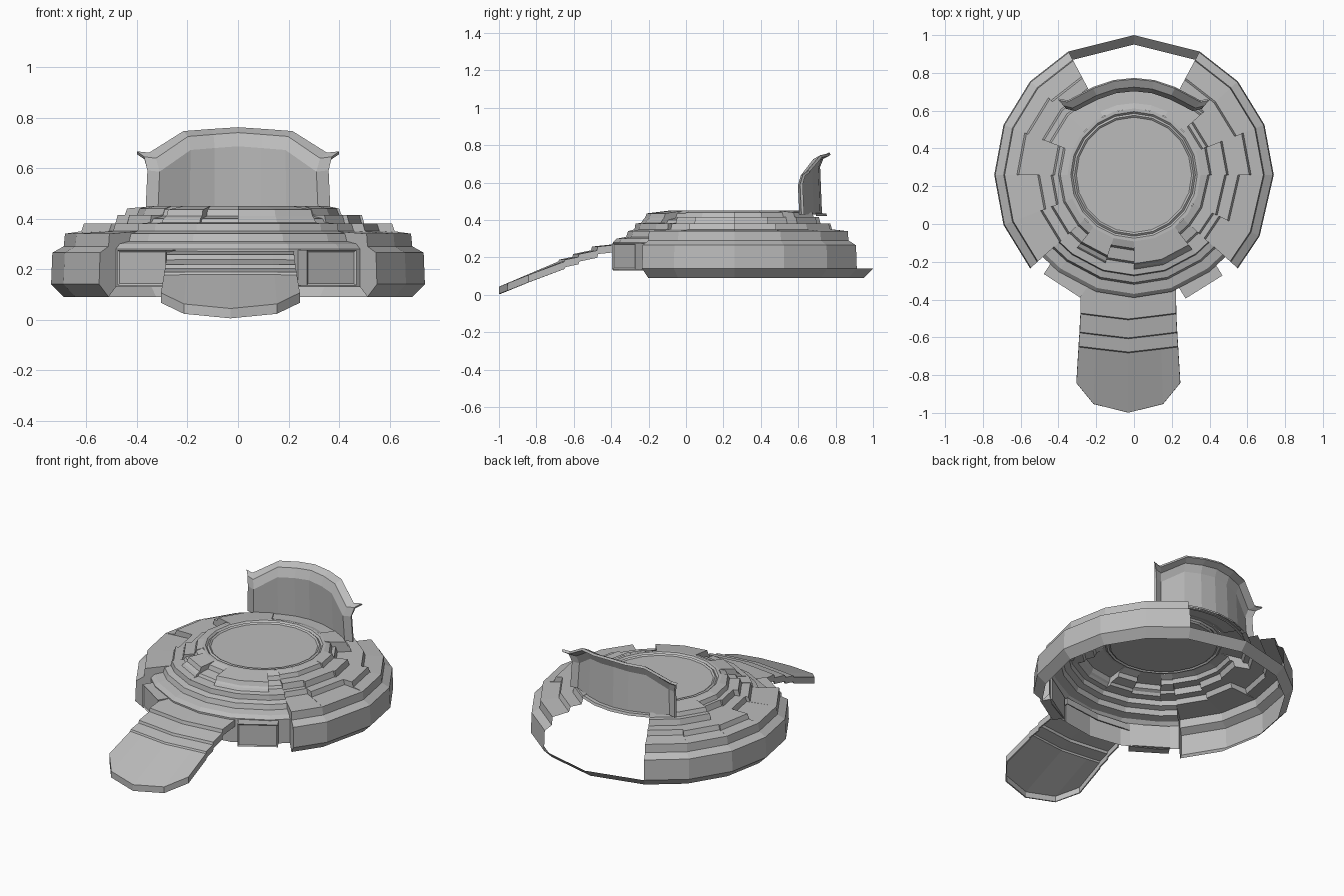
import bpy, bmesh, math
from mathutils import Vector, Matrix

if "Cube" in bpy.data.objects:
    bpy.data.objects.remove(bpy.data.objects["Cube"])

CENTRE_Y = 0.26

grey = bpy.data.materials.new("stone grey")
grey.use_nodes = True
GREY = (0.5, 0.5, 0.5, 1)
grey.diffuse_color = GREY
grey.node_tree.nodes["Principled BSDF"].inputs["Base Color"].default_value = GREY


def polar(angle, r, z):
    a = math.radians(angle)
    return Vector((r * math.cos(a), CENTRE_Y + r * math.sin(a), z))


def finish(bm, name, thickness=0, offset=0):
    bmesh.ops.remove_doubles(bm, verts=bm.verts, dist=0.0005)
    bmesh.ops.recalc_face_normals(bm, faces=bm.faces)
    mesh = bpy.data.meshes.new(name)
    bm.to_mesh(mesh)
    bm.free()
    mesh.materials.append(grey)
    obj = bpy.data.objects.new(name, mesh)
    bpy.context.collection.objects.link(obj)
    if thickness:
        mod = obj.modifiers.new("thickness", "SOLIDIFY")
        mod.thickness = thickness
        mod.offset = offset
    return obj


def strip(bm, row_a, row_b):
    """Quads between two rows of points, skipping collapsed ones."""
    for i in range(len(row_a) - 1):
        pts = []
        for p in (row_a[i], row_a[i + 1], row_b[i + 1], row_b[i]):
            if all((p - q).length > 0.001 for q in pts):
                pts.append(p)
        if len(pts) > 2:
            bm.faces.new([bm.verts.new(p) for p in pts])


def side_profile(a, b, c):
    return [(.35, .45), (a, .44), (a + .01, .415), (b, .415), (b + .01, .38), (c, .38),
            (c + .01, .35), (.685, .34), (.69, .29), (.735, .265), (.74, .14), (.69, .09)]


def front_profile(a, b):
    return [(.35, .45), (a, .435), (a + .01, .41), (b, .40), (b + .01, .385), (.53, .38),
            (.535, .35), (.57, .34), (.58, .31), (.63, .30), (.65, .28), (.65, .13)]


# Stepped terraces: each sector has its own profile, joined by upright walls
right = [
    (-90, -72, front_profile(.47, .49)),
    (-72, -52, front_profile(.47, .49)),
    (-52, -42, front_profile(.39, .45)),
    (-42, -26, side_profile(.39, .46, .50)),
    (-26, 0, side_profile(.39, .48, .55)),
    (0, 21, side_profile(.40, .49, .61)),
    (21, 42, side_profile(.38, .41, .57)),
    (42, 62, side_profile(.47, .49, .57)),
]
left = [
    (-90, -72, front_profile(.39, .46)),
    (-72, -52, front_profile(.45, .48)),
    (-52, -42, front_profile(.39, .45)),
    (-42, -21, side_profile(.39, .46, .52)),
    (-21, 0, side_profile(.39, .43, .50)),
    (0, 21, side_profile(.39, .42, .61)),
    (21, 42, side_profile(.47, .51, .60)),
    (42, 62, side_profile(.47, .51, .58)),
]
left = [(180 - s, 180 - e, p) for s, e, p in left]

bm = bmesh.new()


def ring_at(angle, profile):
    return [polar(angle, r, z) for r, z in profile]


for group in (right, left):
    for i, (start, end, profile) in enumerate(group):
        strip(bm, ring_at(start, profile), ring_at(end, profile))
        if i + 1 < len(group):
            strip(bm, ring_at(end, profile), ring_at(end, group[i + 1][2]))
strip(bm, ring_at(-90, right[0][2]), ring_at(270, left[0][2]))
finish(bm, "stepped_terraces")

# Rear deck below the screen
bm = bmesh.new()
deck = [(.35, .45), (.38, .44), (.49, .435), (.495, .42)]
for start, end in ((62, 76), (76, 90), (90, 104), (104, 118)):
    strip(bm, ring_at(start, deck), ring_at(end, deck))
finish(bm, "rear_deck")

# Narrow rail closing the outer ring behind the opening
bm = bmesh.new()
rail = [(.69, .09), (.74, .14)]
for start, end in ((62, 90), (90, 118)):
    strip(bm, ring_at(start, rail), ring_at(end, rail))
finish(bm, "rear_rail")

# Round centre floor with a raised rim
bm = bmesh.new()
rim = [(0, .44), (.305, .44), (.315, .448), (.325, .44), (.335, .45), (.352, .45)]
for k in range(20):
    strip(bm, ring_at(k * 18, rim), ring_at(k * 18 + 18, rim))
finish(bm, "centre_floor")

# Curved rear screen with a flared edge
bm = bmesh.new()
half = [(45, .515, .64), (48, .475, .635), (65, .46, .72), (78, .46, .728)]
columns = half + [(90, .46, .735)] + [(180 - a, r, t) for a, r, t in reversed(half)]
rows = []
for angle, r, top in columns:
    rows.append([polar(angle, r, .43), polar(angle, r - .01, top - .05),
                 polar(angle, r + .01, top), polar(angle, r + .05, top + .02)])
for a, b in zip(rows, rows[1:]):
    strip(bm, a, b)
finish(bm, "rear_screen", .015)

# Entrance ramp: chevron steps, then a sloping tongue
bm = bmesh.new()
fractions = (-1, -.67, 0, .67, 1)
steps = [(-.33, .27, .25), (-.47, .255, .25), (-.475, .235, .25), (-.57, .215, .255),
         (-.575, .20, .255), (-.645, .185, .26), (-.65, .175, .26)]
rows = [[Vector((f * w - .03, y - .03 * (1 - abs(f)), z)) for f in fractions]
        for y, z, w in steps]
tip_y = (-.84, -.95, -.995, -.95, -.84)
rows.append([Vector((f * .272 - .03, y, .18 + (y + .65) * .4))
             for f, y in zip(fractions, tip_y)])
for a, b in zip(rows, rows[1:]):
    strip(bm, a, b)
bmesh.ops.remove_doubles(bm, verts=bm.verts, dist=0.0005)
bmesh.ops.recalc_face_normals(bm, faces=bm.faces)
rim_edges = [e for e in bm.edges if e.is_boundary]
hem = bmesh.ops.extrude_edge_only(bm, edges=rim_edges)["geom"]
bmesh.ops.translate(bm, vec=(0, 0, -.037),
                    verts=[g for g in hem if isinstance(g, bmesh.types.BMVert)])
finish(bm, "entrance_ramp", .008)

# Framed boxes either side of the ramp
for name, angle in (("left_front_box", -58), ("right_front_box", -123)):
    bm = bmesh.new()
    place = (Matrix.Translation(polar(angle, .665, .205))
             @ Matrix.Rotation(math.radians(angle), 4, "Z")
             @ Matrix.Diagonal((.07, .23, .14, 1)))
    bmesh.ops.create_cube(bm, size=1, matrix=place)
    out = polar(angle, 1, 0) - polar(angle, 0, 0)
    bm.normal_update()
    face = max(bm.faces, key=lambda f: f.normal.dot(out))
    bmesh.ops.inset_individual(bm, faces=[face], thickness=.01, depth=-.006)
    finish(bm, name)
